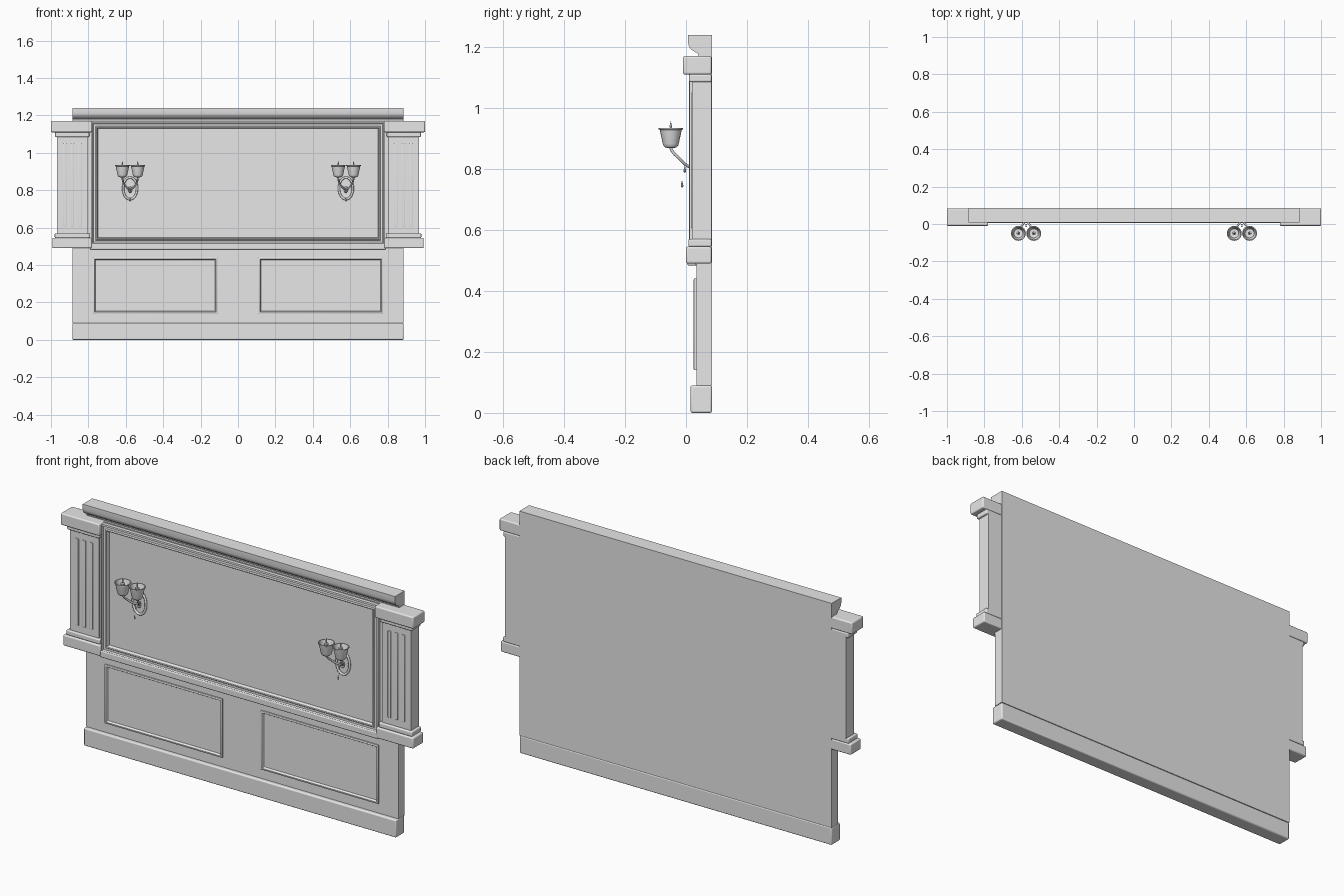
import bpy, bmesh, math
from mathutils import Vector

if "Cube" in bpy.data.objects:
    bpy.data.objects.remove(bpy.data.objects["Cube"])

plaster = bpy.data.materials.new("light grey")
plaster.use_nodes = True
GREY = (0.8, 0.8, 0.8, 1)
plaster.diffuse_color = GREY
plaster.node_tree.nodes["Principled BSDF"].inputs["Base Color"].default_value = GREY
BACK = 0.085


def finish(name, bm, bevel=0, smooth=True):
    bmesh.ops.recalc_face_normals(bm, faces=bm.faces)
    mesh = bpy.data.meshes.new(name)
    bm.to_mesh(mesh)
    bm.free()
    mesh.materials.append(plaster)
    ob = bpy.data.objects.new(name, mesh)
    bpy.context.collection.objects.link(ob)
    if bevel:
        mod = ob.modifiers.new("soft edges", "BEVEL")
        mod.width, mod.segments = bevel, 3
    if smooth:
        select(ob)
        bpy.ops.object.shade_smooth_by_angle(angle=math.radians(35))
    return ob


def select(ob):
    bpy.ops.object.select_all(action="DESELECT")
    ob.select_set(True)
    bpy.context.view_layer.objects.active = ob


def box(name, x0, x1, front, z0, z1, back=BACK, bevel=0):
    bm = bmesh.new()
    bmesh.ops.create_cube(bm, size=1)
    for v in bm.verts:
        v.co = Vector(((x0 + x1) / 2 + v.co.x * (x1 - x0),
                       (front + back) / 2 + v.co.y * (back - front),
                       (z0 + z1) / 2 + v.co.z * (z1 - z0)))
    return finish(name, bm, bevel)


def loft(name, rings):
    """Skin a list of closed rings of points."""
    bm = bmesh.new()
    rows = [[bm.verts.new(p) for p in ring] for ring in rings]
    for a, b in zip(rows, rows[1:]):
        for i in range(len(a)):
            j = (i + 1) % len(a)
            bm.faces.new((a[i], a[j], b[j], b[i]))
    return finish(name, bm)


def frame(name, x0, x1, z0, z1, profile):
    """Mitred moulding; profile holds (inset, y) pairs."""
    loft(name, [[(x0 + d, y, z0 + d), (x1 - d, y, z0 + d),
                 (x1 - d, y, z1 - d), (x0 + d, y, z1 - d)] for d, y in profile])


def lathe(name, x, y, profile, sides=20):
    """Turned part; profile holds (radius, z) pairs."""
    turn = [2 * math.pi * i / sides for i in range(sides)]
    loft(name, [[(x + r * math.cos(t), y + r * math.sin(t), z) for t in turn]
                for r, z in profile])


def tube(name, points, radius, cyclic=False):
    curve = bpy.data.curves.new(name, "CURVE")
    curve.dimensions = "3D"
    curve.bevel_depth, curve.bevel_resolution = radius, 2
    curve.resolution_u = 6
    curve.use_fill_caps = True
    spline = curve.splines.new("BEZIER")
    spline.bezier_points.add(len(points) - 1)
    for bp, p in zip(spline.bezier_points, points):
        bp.co = p
        bp.handle_left_type = bp.handle_right_type = "AUTO"
    spline.use_cyclic_u = cyclic
    curve.materials.append(plaster)
    ob = bpy.data.objects.new(name, curve)
    bpy.context.collection.objects.link(ob)
    select(ob)
    bpy.ops.object.convert(target="MESH")
    bpy.ops.object.shade_smooth_by_angle(angle=math.radians(50))


# Wall body, skirting and rail
W = 0.885
box("skirting_board", -W, W, 0.015, 0, 0.09, bevel=0.006)
box("lower_wall", -W, W, 0.035, 0.09, 0.487)
box("upper_wall", -W, W, 0.03, 0.487, 1.17)
box("middle_rail", -0.79, 0.79, 0.005, 0.483, 0.517, back=0.06, bevel=0.005)

# Cornice with a cove underneath
cove = [(BACK, 1.24), (0.007, 1.24), (0.007, 1.212), (0.01, 1.202),
        (0.017, 1.192), (0.027, 1.185), (0.038, 1.18), (0.042, 1.168), (BACK, 1.168)]
bm = bmesh.new()
ends = [[bm.verts.new((x, y, z)) for y, z in cove] for x in (-W, W)]
for end in ends:
    bm.faces.new(end)
for i in range(len(cove)):
    j = (i + 1) % len(cove)
    bm.faces.new((ends[0][i], ends[0][j], ends[1][j], ends[1][i]))
finish("cornice", bm)

# Large framed panel
frame("upper_panel_moulding", -0.785, 0.785, 0.51, 1.165,
      [(0, 0.03), (0, 0.012), (0.008, 0.01), (0.012, 0.017), (0.022, 0.017),
       (0.026, 0.012), (0.031, 0.014), (0.036, 0.03)])

for side, s in (("left", 1), ("right", -1)):
    def mirrored(name, x0, x1, *args, **kw):
        lo, hi = sorted((s * x0, s * x1))
        return box(f"{side}_{name}", lo, hi, *args, **kw)

    # Pilaster
    back = BACK - 0.001
    mirrored("capital", 0.78, 1.0, -0.01, 1.11, 1.17, back=back, bevel=0.006)
    mirrored("capital_neck", 0.795, 0.978, 0.01, 1.085, 1.11, back=back, bevel=0.005)
    mirrored("pilaster_shaft", 0.802, 0.967, 0.02, 0.565, 1.09, back=back)
    mirrored("pilaster_collar", 0.79, 0.98, 0.008, 0.545, 0.57, back=back, bevel=0.005)
    mirrored("pilaster_base", 0.782, 0.993, 0, 0.49, 0.545, back=back, bevel=0.006)
    for x in (0.845, 0.885, 0.925):
        mirrored("pilaster_reed", x - 0.009, x + 0.009, 0.016, 0.605, 1.05,
                 back=0.03, bevel=0.003)

    # Lower panel moulding
    lo, hi = sorted((s * 0.11, s * 0.775))
    frame(f"{side}_lower_panel_moulding", lo, hi, 0.14, 0.44,
          [(0, 0.035), (0, 0.027), (0.003, 0.025), (0.008, 0.025), (0.014, 0.035)])

    # Wall light: oval back ring, two arms with cups, hanging drops
    cx = s * 0.577
    ring = [2 * math.pi * i / 12 for i in range(12)]
    tube(f"{side}_light_ring", [(cx + 0.037 * math.cos(t), 0.026, 0.81 + 0.058 * math.sin(t))
                                for t in ring], 0.006, True)
    lathe(f"{side}_light_boss", cx, 0.022,
          [(0, 0.785), (0.008, 0.79), (0.011, 0.803), (0.008, 0.816), (0, 0.82)], 12)
    for k in (-1, 1):
        x = cx + k * 0.041
        tube(f"{side}_light_arm", [(cx, 0.022, 0.803), (cx + k * 0.014, 0.002, 0.812),
                                   (cx + k * 0.032, -0.022, 0.834), (x, -0.048, 0.864),
                                   (x, -0.05, 0.875)], 0.005)
        lathe(f"{side}_light_cup", x, -0.05,
              [(0, 0.868), (0.018, 0.87), (0.024, 0.876), (0.026, 0.882), (0.036, 0.928),
               (0.04, 0.93), (0.04, 0.934), (0.035, 0.934), (0.024, 0.886), (0, 0.884)])
        lathe(f"{side}_light_candle", x, -0.05,
              [(0, 0.884), (0.01, 0.884), (0.01, 0.928), (0.003, 0.93),
               (0.004, 0.942), (0, 0.957)], 10)
    for y, z in ((-0.004, 0.8), (-0.013, 0.752)):
        lathe(f"{side}_light_drop", cx, y,
              [(0, z - 0.013), (0.004, z - 0.009), (0.004, z - 0.004), (0, z + 0.012)], 8)
